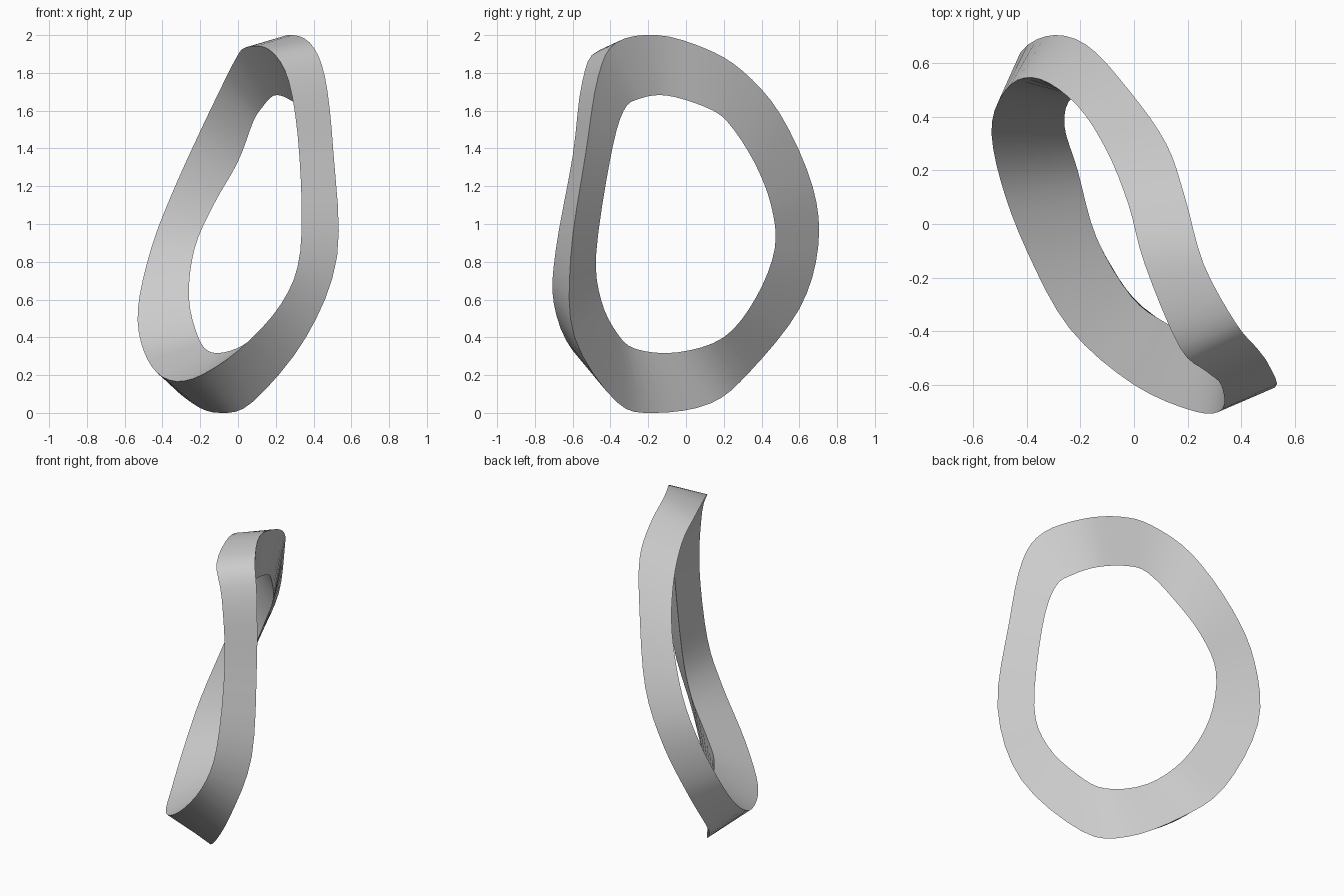
import bpy, bmesh, math
from mathutils import Vector

if "Cube" in bpy.data.objects:
    bpy.data.objects.remove(bpy.data.objects["Cube"])

# Three edge paths of a twisted ring with a triangular cross-section
OUTER = [(.26, -.15, 2), (.19, .1, 1.93), (.12, .3, 1.81), (-.02, .5, 1.58),
         (-.18, .67, 1.2), (-.33, .7, .88), (-.44, .6, .55), (-.4, .34, .22),
         (-.24, .13, .05), (-.09, -.17, 0), (.08, -.37, .06), (.36, -.59, .4),
         (.525, -.61, .83), (.505, -.53, 1.38), (.46, -.465, 1.78), (.38, -.37, 1.96)]
INNER = [(.19, -.1, 1.68), (.13, .1, 1.62), (.08, .22, 1.54), (0, .36, 1.33),
         (-.13, .45, 1.1), (-.23, .47, .87), (-.26, .37, .61), (-.21, .2, .4),
         (-.14, -.05, .32), (-.01, -.27, .34), (.12, -.37, .43), (.28, -.45, .6),
         (.36, -.475, .85), (.36, -.4, 1.35), (.32, -.33, 1.6), (.26, -.24, 1.665)]
SIDE = [(.04, -.15, 1.935), (-.02, .07, 1.86), (-.1, .27, 1.7), (-.21, .44, 1.47),
        (-.35, .54, 1.16), (-.46, .52, .87), (-.53, .38, .55), (-.5, .17, .33),
        (-.4, -.1, .19), (-.24, -.39, .18), (0, -.6, .33), (.23, -.7, .58),
        (.33, -.69, .86), (.325, -.6, 1.36), (.27, -.55, 1.75), (.17, -.46, 1.92)]
STEPS = 4


def smooth_loop(points):
    """Closed Catmull-Rom curve through the points."""
    pts = [Vector(p) for p in points]
    n = len(pts)
    out = []
    for i in range(n):
        a, b, c, d = (pts[(i + k) % n] for k in (-1, 0, 1, 2))
        for s in range(STEPS):
            t = s / STEPS
            out.append(0.5 * (2 * b + (c - a) * t + (2 * a - 5 * b + 4 * c - d) * t * t
                              + (3 * b - a - 3 * c + d) * t ** 3))
    return out


# Loft the three edges into a closed ring
bm = bmesh.new()
loops = [[bm.verts.new(p) for p in smooth_loop(e)] for e in (OUTER, INNER, SIDE)]
count = len(loops[0])
for k in range(3):
    a, b = loops[k], loops[(k + 1) % 3]
    for i in range(count):
        j = (i + 1) % count
        bm.faces.new((a[i], a[j], b[j], b[i]))
bmesh.ops.recalc_face_normals(bm, faces=bm.faces)
mesh = bpy.data.meshes.new("twisted_ring")
bm.to_mesh(mesh)
bm.free()
ring = bpy.data.objects.new("twisted_ring", mesh)
bpy.context.collection.objects.link(ring)

# Smooth faces, crisp ridges
bpy.context.view_layer.objects.active = ring
ring.select_set(True)
bpy.ops.object.shade_smooth_by_angle(angle=math.radians(30))
